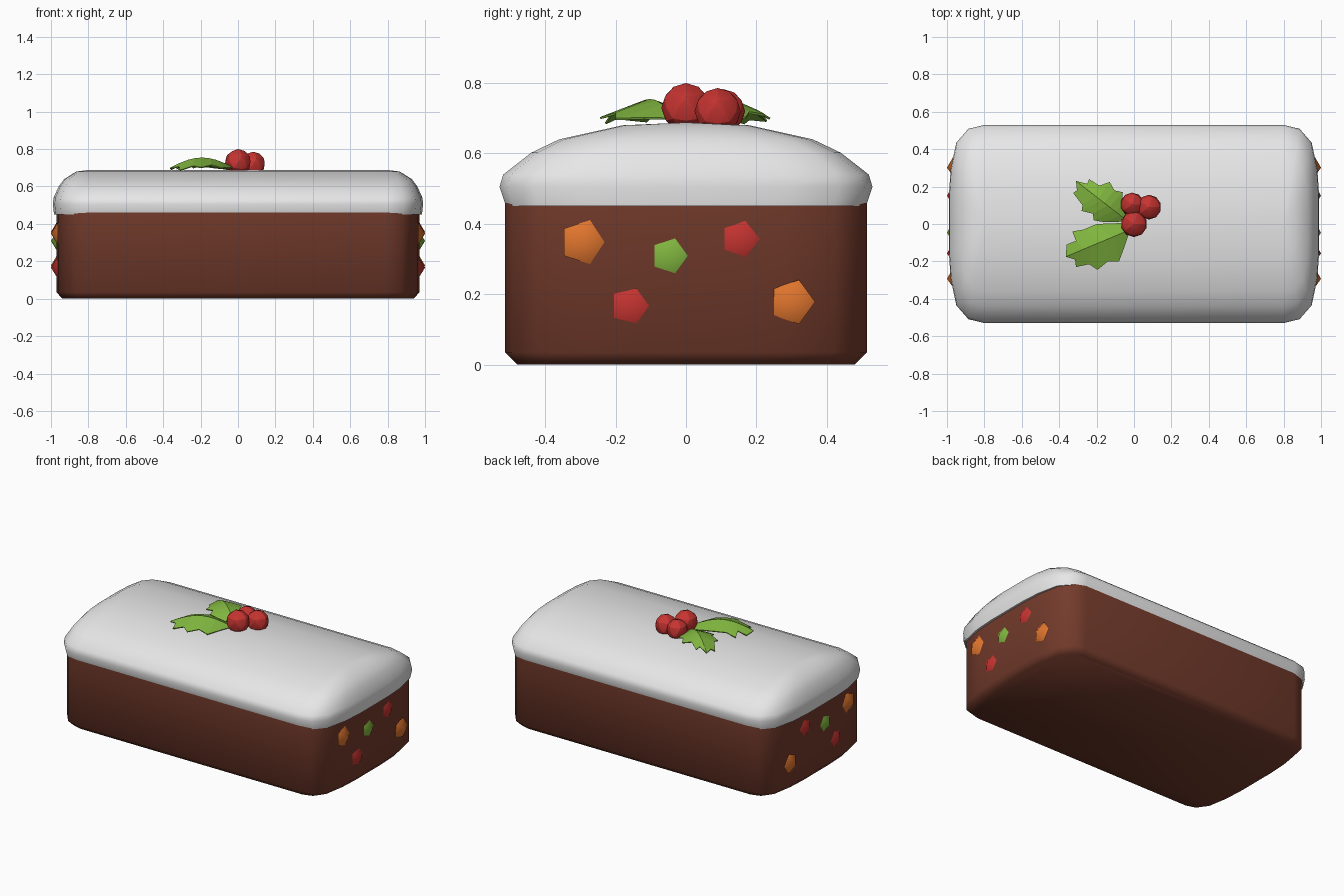
import bpy, bmesh, math
from mathutils import Vector

if "Cube" in bpy.data.objects:
    bpy.data.objects.remove(bpy.data.objects["Cube"])


def material(name, rgb):
    m = bpy.data.materials.new(name)
    m.diffuse_color = (*rgb, 1)
    m.use_nodes = True
    m.node_tree.nodes["Principled BSDF"].inputs["Base Color"].default_value = m.diffuse_color
    return m


CAKE = material("chocolate_brown", (0.175, 0.044, 0.025))
ICING = material("icing_white", (0.80, 0.80, 0.80))
RED = material("berry_red", (0.56, 0.034, 0.03))
GREEN = material("leaf_green", (0.22, 0.47, 0.05))
ORANGE = material("candied_orange", (0.75, 0.18, 0.027))


def finish(bm, name, mat, angle=None):
    bmesh.ops.recalc_face_normals(bm, faces=bm.faces)
    me = bpy.data.meshes.new(name)
    bm.to_mesh(me)
    bm.free()
    me.materials.append(mat)
    ob = bpy.data.objects.new(name, me)
    bpy.context.collection.objects.link(ob)
    if angle:
        bpy.ops.object.select_all(action='DESELECT')
        ob.select_set(True)
        bpy.context.view_layer.objects.active = ob
        bpy.ops.object.shade_smooth_by_angle(angle=math.radians(angle))
    return ob


# Quarter plan of the rounded ends: fraction of end length, fraction of half width
QUARTER = [(1, 0), (1, .28), (.95, .55), (.79, .82), (.45, .96), (0, 1)]


def loaf(name, levels, mat, cap_top):
    """Stack of rounded-rectangle rings; each level is (end length, half width, z)."""
    right = [(a, -b) for a, b in QUARTER[:0:-1]] + QUARTER
    bm = bmesh.new()
    rings = []
    for ex, wy, z in levels:
        pts = [(.8 + a * ex, b * wy, z) for a, b in right]
        pts += [(-x, -y, z) for x, y, z in pts]
        rings.append([bm.verts.new(p) for p in pts])
    n = len(rings[0])
    for lo, hi in zip(rings, rings[1:]):
        for i in range(n):
            j = (i + 1) % n
            bm.faces.new((lo[i], lo[j], hi[j], hi[i]))
    bm.faces.new(rings[0])
    if cap_top:
        bm.faces.new(rings[-1])
    bmesh.ops.remove_doubles(bm, verts=bm.verts, dist=1e-4)
    return finish(bm, name, mat, 60)


# Cake body and domed icing
loaf("cake_body", [(.14, .48, 0), (.17, .515, .035), (.17, .515, .47)], CAKE, True)
dome = [(.965, .45), (1, .505), (.98, .54), (.83, .602), (.68, .64), (.34, .68), (0, .688)]
loaf("icing", [(.19 * s, .53 * s, z) for s, z in dome], ICING, False)

# Candied fruit pieces on both ends
FRUIT = [(-.293, .348, ORANGE), (-.047, .309, GREEN), (.151, .357, RED),
         (-.157, .167, RED), (.301, .178, ORANGE)]
for side, label in ((1, "right"), (-1, "left")):
    for k, (y, z, mat) in enumerate(FRUIT):
        bm = bmesh.new()
        ring = [bm.verts.new((side * .962, y + .066 * math.cos(a), z + .066 * math.sin(a)))
                for a in (i * math.tau / 5 for i in range(5))]
        tip = bm.verts.new((side * 1.0, y, z))
        for i in range(5):
            bm.faces.new((ring[i], ring[(i + 1) % 5], tip))
        bm.faces.new(ring)
        finish(bm, f"fruit_piece_{label}_{k + 1}", mat, 60)

# Berries
for k, (x, y, z, r) in enumerate([(0, 0, .73, .07), (.08, .09, .72, .066), (-.01, .105, .72, .063)]):
    bm = bmesh.new()
    bmesh.ops.create_icosphere(bm, subdivisions=2, radius=r)
    bmesh.ops.translate(bm, verts=bm.verts, vec=(x, y, z))
    finish(bm, f"berry_{k + 1}", RED, 20)


def leaf(name, base, side_a, tip, side_b, z0):
    """Serrated leaf folded along an arched midrib."""
    base, tip = Vector(base), Vector(tip)
    axis = tip - base
    bm = bmesh.new()

    def vert(p):
        p = Vector(p)
        t = max(0, min(1, (p - base).dot(axis) / axis.length_squared))
        d = (p - (base + t * axis)).length
        return bm.verts.new((p.x, p.y, z0 + .055 * math.sin(math.pi * t) - .35 * d))

    for side in (side_a, side_b):
        edge = [vert(p) for p in side]
        mid = [vert(base + axis * (i / len(side))) for i in range(len(side))]
        end = vert(tip)
        for i in range(len(side) - 1):
            bm.faces.new((edge[i], edge[i + 1], mid[i + 1], mid[i]))
        bm.faces.new((edge[-1], end, mid[-1]))
    bmesh.ops.remove_doubles(bm, verts=bm.verts, dist=1e-4)
    ob = finish(bm, name, GREEN)
    mod = ob.modifiers.new("thickness", 'SOLIDIFY')
    mod.thickness = .006


# Holly leaves
leaf("front_leaf", (-.02, -.03),
     [(-.03, -.06), (-.05, -.12), (-.08, -.20), (-.14, -.20), (-.195, -.245),
      (-.24, -.215), (-.31, -.23), (-.315, -.19)],
     (-.365, -.175),
     [(-.03, .0), (-.07, .005), (-.20, 0), (-.27, -.03), (-.33, -.04), (-.31, -.09), (-.36, -.11)],
     .70)
leaf("back_leaf", (-.04, .02),
     [(-.09, .01), (-.16, .01), (-.215, .02), (-.22, .055), (-.28, .07), (-.275, .10), (-.325, .165),
      (-.305, .18)],
     (-.31, .23),
     [(-.03, .04), (-.04, .08), (-.065, .10), (-.06, .17), (-.105, .18), (-.13, .225), (-.185, .205),
      (-.24, .24), (-.25, .215)],
     .695)
